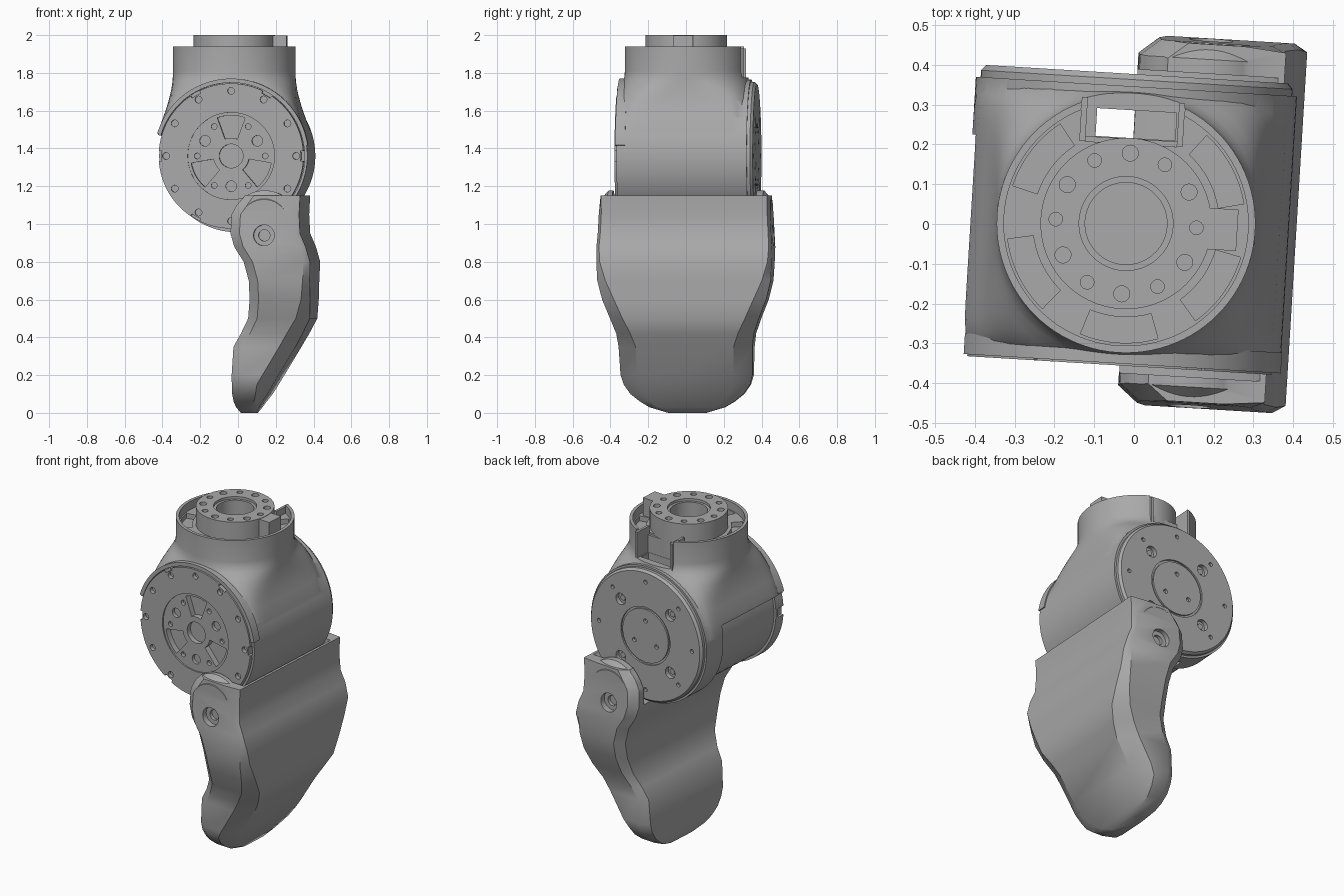
import bpy
import bmesh
from math import sin, cos, pi, radians
from mathutils import Matrix

default_cube = bpy.data.objects.get("Cube")
if default_cube:
    bpy.data.objects.remove(default_cube, do_unlink=True)

grey = bpy.data.materials.new("plain grey")
grey.use_nodes = True
colour = (0.4, 0.4, 0.4, 1)
grey.diffuse_color = colour
grey.node_tree.nodes["Principled BSDF"].inputs["Base Color"].default_value = colour

NECK_X = -0.02
BARREL_X, BARREL_Z = -0.015, 1.36
TURN = Matrix.Rotation(radians(-3.5), 4, "Z")


# ---- helpers ----
def loft(bm, sections):
    """Skin closed rings of points and cap both ends."""
    rings = [[bm.verts.new(p) for p in section] for section in sections]
    count = len(rings[0])
    for a, b in zip(rings, rings[1:]):
        for i in range(count):
            j = (i + 1) % count
            bm.faces.new((a[i], a[j], b[j], b[i]))
    bm.faces.new(rings[0][::-1])
    bm.faces.new(rings[-1])


def circle(radius, u=0, v=0, sides=24):
    return [(u + radius * cos(2 * pi * i / sides), v + radius * sin(2 * pi * i / sides))
            for i in range(sides)]


def arc_band(inner, outer, start, end, steps=10):
    """Outline of a curved band between two angles in degrees."""
    angles = [radians(start + (end - start) * i / steps) for i in range(steps + 1)]
    return ([(outer * cos(a), outer * sin(a)) for a in angles]
            + [(inner * cos(a), inner * sin(a)) for a in reversed(angles)])


def along_y(outline, y):
    return [(BARREL_X + u, y, BARREL_Z + v) for u, v in outline]


def along_z(outline, z):
    return [(NECK_X + u, v, z) for u, v in outline]


def prism(bm, outline, low, high, place):
    loft(bm, [place(outline, low), place(outline, high)])


def box(bm, x, y, z):
    outline = [(x[0], y[0]), (x[1], y[0]), (x[1], y[1]), (x[0], y[1])]
    prism(bm, outline, z[0], z[1], along_z)


def polar(radius, degrees):
    return radius * cos(radians(degrees)), radius * sin(radians(degrees))


def make(name, build):
    bm = bmesh.new()
    build(bm)
    bmesh.ops.recalc_face_normals(bm, faces=bm.faces)
    mesh = bpy.data.meshes.new(name)
    bm.to_mesh(mesh)
    bm.free()
    mesh.materials.append(grey)
    obj = bpy.data.objects.new(name, mesh)
    bpy.context.collection.objects.link(obj)
    return obj


def combine(obj, operation, build):
    """Boolean a temporary helper shape into the part."""
    helper = make("helper", build)
    helper.hide_render = True
    mod = obj.modifiers.new("cut", "BOOLEAN")
    mod.operation, mod.solver, mod.object = operation, "EXACT", helper
    bpy.context.view_layer.objects.active = obj
    bpy.ops.object.modifier_apply(modifier=mod.name)
    bpy.data.objects.remove(helper, do_unlink=True)


def finish(obj):
    obj.data.transform(TURN)
    bpy.ops.object.select_all(action="DESELECT")
    obj.select_set(True)
    bpy.context.view_layer.objects.active = obj
    bpy.ops.object.shade_smooth_by_angle(angle=radians(35))


# ---- housing: barrel blended into an upright neck ----
def superellipse(half_x, half_y, power, sides=96):
    points = []
    for c, s in circle(1, sides=sides):
        size = (abs(c) ** power + abs(s) ** power) ** (-1 / power)
        points.append((half_x * c * size, half_y * s * size))
    return points


def neck(bm):
    levels = [(1.36, .399, .348, 14), (1.42, .399, .348, 14), (1.5, .386, .35, 12),
              (1.57, .362, .35, 9), (1.62, .347, .35, 6.5), (1.66, .338, .349, 5),
              (1.7, .331, .346, 3.7), (1.73, .328, .34, 2.9), (1.755, .326, .332, 2.4),
              (1.78, .325, .327, 2.1), (1.81, .325, .325, 2), (1.94, .325, .325, 2)]
    loft(bm, [along_z(superellipse(a, b, power), z) for z, a, b, power in levels])


def neck_recess(bm):
    prism(bm, circle(.307, sides=96), 1.89, 2.1, along_z)


def neck_pockets(bm):
    for middle in (32, 146, 210, 270, 328):
        prism(bm, arc_band(.235, .3, middle - 19, middle + 19), 1.86, 1.95, along_z)


housing = make("housing", lambda bm: prism(bm, circle(.404, sides=128), -.345, .345, along_y))
combine(housing, "UNION", neck)
combine(housing, "DIFFERENCE", neck_recess)
combine(housing, "DIFFERENCE", neck_pockets)
combine(housing, "DIFFERENCE", lambda bm: box(bm, (-.13, .13), (.2, .6), (1.775, 2.1)))
combine(housing, "DIFFERENCE", lambda bm: box(bm, (-.09, .11), (.215, .285), (.8, 2.1)))
# seat for the front disc, open towards the lower side
combine(housing, "DIFFERENCE",
        lambda bm: prism(bm, circle(.39, sides=128), -.5, -.305, along_y))
combine(housing, "DIFFERENCE",
        lambda bm: prism(bm, arc_band(.3, .5, 164, 300, 32), -.5, -.305, along_y))
# lower flank set back under the skirt
combine(housing, "DIFFERENCE",
        lambda bm: prism(bm, arc_band(.37, .5, 164, 300, 32), -.4, .2, along_y))

# arch over the front disc
front_arch = make("front_arch", lambda bm: prism(
    bm, arc_band(.388, .41, 8, 163, 64), -.352, -.3, along_y))


# ---- cable channel behind the neck ----
def channel(bm):
    for side in (-1, 1):
        box(bm, sorted((side * .115, side * .13)), (.2, .31), (1.7, 1.93))
    box(bm, (-.115, .115), (.2, .213), (1.7, 1.88))


cable_channel = make("cable_channel", channel)

# ---- output ring on top of the neck, with locating tab ----
top_ring = make("top_ring", lambda bm: prism(bm, circle(.215, sides=96), 1.8, 2, along_z))
combine(top_ring, "UNION", lambda bm: box(bm, (.18, .28), (-.052, .052), (1.88, 1.998)))


def ring_holes(bm):
    loft(bm, [along_z(circle(r, sides=64), z)
              for r, z in ((.103, 1.83), (.103, 1.985), (.118, 1.985), (.118, 2.1))])
    for i in range(12):
        prism(bm, circle(.02 if i % 2 else .017, *polar(.177, 30 * i)), 1.94, 2.1, along_z)


combine(top_ring, "DIFFERENCE", ring_holes)

# ---- front disc: recessed hub, bolt circle and edge notches ----
front_disc = make("front_disc",
                  lambda bm: prism(bm, circle(.384, sides=128), -.357, -.29, along_y))


def hub_recess(bm):
    prism(bm, circle(.23, sides=96), -.5, -.349, along_y)


def front_holes(bm):
    prism(bm, circle(.063, sides=48), -.5, -.32, along_y)
    for i in range(12):
        prism(bm, circle(.018, *polar(.345, 30 * i)), -.5, -.335, along_y)
    for i in range(3):
        prism(bm, arc_band(.095, .215, 70 + 120 * i, 110 + 120 * i), -.5, -.315, along_y)
        prism(bm, circle(.028, *polar(.16, 30 + 120 * i)), -.5, -.33, along_y)
    for i in range(6):
        prism(bm, circle(.015, *polar(.18, 60 * i)), -.5, -.33, along_y)
        prism(bm, arc_band(.37, .42, 60 * i - 4, 60 * i + 4), -.5, -.31, along_y)


combine(front_disc, "DIFFERENCE", hub_recess)
combine(front_disc, "DIFFERENCE", front_holes)

# ---- back disc: bevelled cover with bolts and a round cap ----
back_disc = make("back_disc", lambda bm: loft(bm, [
    along_y(circle(r, sides=128), y) for r, y in ((.392, .33), (.392, .362), (.38, .376))]))


def back_holes(bm):
    prism(bm, arc_band(.16, .172, 0, 359.9, 64), .366, .5, along_y)
    for i in range(4):
        prism(bm, circle(.034, *polar(.245, 45 + 90 * i)), .35, .5, along_y)
    for i in range(8):
        prism(bm, circle(.012, *polar(.325, 45 * i)), .36, .5, along_y)
    for i in range(3):
        prism(bm, circle(.013, *polar(.09, 90 + 120 * i)), .36, .5, along_y)


def bolt_heads(bm):
    for i in range(4):
        prism(bm, circle(.018, *polar(.245, 45 + 90 * i), sides=6), .345, .358, along_y)


combine(back_disc, "DIFFERENCE", back_holes)
bolts = make("back_bolts", bolt_heads)

# ---- leg: height, inner x, chamfer x, outer x, half width, flat half width ----
LEG = [(0, .02, .09, .1, .1, .08), (.03, 0, .1, .12, .2, .15), (.06, -.01, .1, .14, .25, .19),
       (.1, -.015, .11, .17, .3, .22), (.15, -.015, .12, .2, .335, .245),
       (.2, -.015, .15, .23, .35, .255), (.35, -.005, .24, .32, .355, .26),
       (.42, .035, .28, .36, .365, .285), (.5, .075, .33, .4, .395, .325),
       (.6, .085, .36, .405, .435, .37), (.7, .082, .37, .405, .46, .415),
       (.8, .055, .375, .408, .465, .445), (.88, .005, .36, .385, .465, .45),
       (.95, -.015, .33, .355, .46, .445), (1.05, -.01, .32, .35, .455, .44),
       (1.15, .06, .25, .355, .45, .44)]


def leg_body(bm):
    sections = []
    for z, inner, edge, outer, wide, flat in LEG:
        half = [(inner, wide * .91), (inner + .05, wide), (edge, wide), (outer, flat)]
        sections.append([(x, -y, z) for x, y in half] + [(x, y, z) for x, y in reversed(half)])
    loft(bm, sections)


EAR = .165 - BARREL_X


def ear_round(bm):
    loft(bm, [along_y(circle(r, EAR, 1 - BARREL_Z, 64), y)
              for r, y in ((.13, -.454), (.178, -.412), (.178, .412), (.13, .454))])


def screw_holes(bm):
    for side in (-1, 1):
        steps = ((.055, .6), (.055, .43), (.03, .4295), (.03, .41))
        loft(bm, [along_y(circle(r, EAR, .94 - BARREL_Z, 32), side * y) for r, y in steps])


leg = make("leg_shell", leg_body)
combine(leg, "UNION", ear_round)
combine(leg, "DIFFERENCE", screw_holes)
leg.data.transform(Matrix.Translation((0, .012, 0)))
combine(leg, "DIFFERENCE", lambda bm: prism(bm, circle(.412, sides=128), -.375, .388, along_y))

for part in (housing, front_arch, cable_channel, top_ring, front_disc, back_disc, bolts, leg):
    finish(part)
